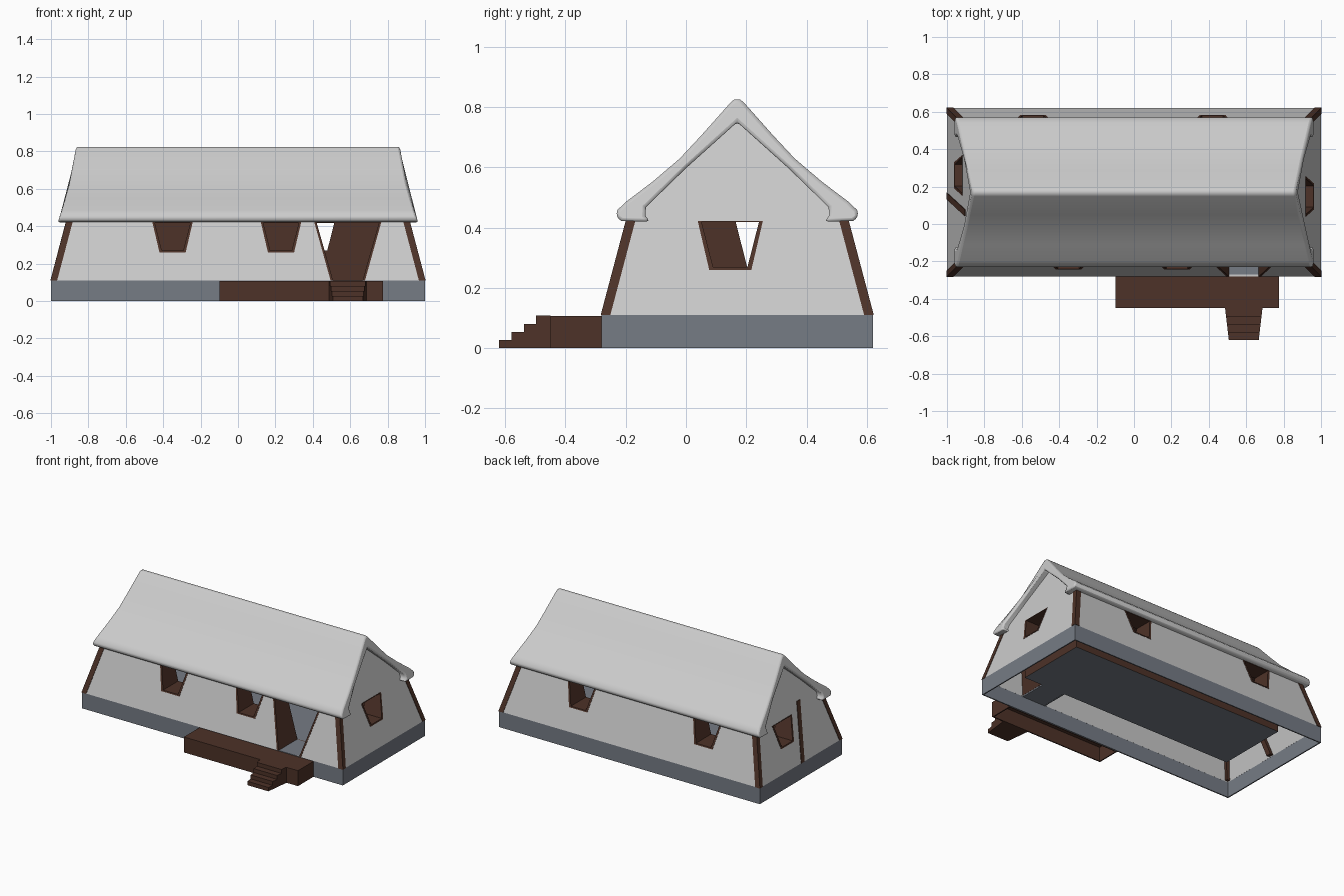
import bpy, bmesh

if "Cube" in bpy.data.objects:
    bpy.data.objects.remove(bpy.data.objects["Cube"])

CY, HY = 0.17, 0.45          # house centre line in y, half depth
LEAN, ZB = 0.265, 0.11       # inward lean of walls, foundation height
RX, RY = 0.82, 0.25          # half size of the inner room


def material(name, rgb):
    m = bpy.data.materials.new(name)
    m.diffuse_color = (*rgb, 1)
    m.use_nodes = True
    m.node_tree.nodes["Principled BSDF"].inputs["Base Color"].default_value = m.diffuse_color
    return m


WOOD = material("wood", (0.075, 0.032, 0.021))
STONE = material("stone", (0.18, 0.2, 0.235))


def mesh(name, verts, faces, mat=None):
    me = bpy.data.meshes.new(name)
    me.from_pydata(verts, [], faces)
    bm = bmesh.new()
    bm.from_mesh(me)
    bmesh.ops.recalc_face_normals(bm, faces=bm.faces)
    bm.to_mesh(me)
    bm.free()
    if mat:
        me.materials.append(mat)
    ob = bpy.data.objects.new(name, me)
    bpy.context.collection.objects.link(ob)
    return ob


def loft(name, prof, xspan, mat=None, closed=True):
    """Extrude a (y, z) profile along x; xspan(y, z) gives both x ends."""
    n = len(prof)
    verts = [(xspan(y, z)[s], y, z) for s in (0, 1) for y, z in prof]
    faces = [(i, (i + 1) % n, (i + 1) % n + n, i + n) for i in range(n if closed else n - 1)]
    faces += [tuple(range(n)), tuple(range(n, 2 * n))]
    return mesh(name, verts, faces, mat)


def box_faces():
    return [(i, (i + 1) % 4, (i + 1) % 4 + 4, i + 4) for i in range(4)]


def solidify(ob, t):
    m = ob.modifiers.new("thickness", 'SOLIDIFY')
    m.thickness, m.offset, m.use_even_offset = t, -1, True


def mirrored(half):
    """Half profile from the outside to the ridge, mirrored about the centre line."""
    return [(CY - d, z) for d, z in half] + [(CY + d, z) for d, z in half[::-1] if d > 0]


def inset(z):
    return LEAN * (z - ZB)


# Outer walls with both gables in one leaning shell
wall_half = [(HY, ZB), (0.368, 0.42), (0.335, 0.46), (0.18, 0.61), (0, 0.765)]
walls = loft("walls", mirrored(wall_half), lambda y, z: (-1 + inset(z), 1 - inset(z)), closed=False)
solidify(walls, 0.01)


# Open boxes: stone foundation and porch deck, open underneath
def open_box(name, x0, x1, y0, y1, z0, z1, mat, lids=()):
    v = [(x, y, z) for z in (z0, z1) for x, y in ((x0, y0), (x1, y0), (x1, y1), (x0, y1))]
    ob = mesh(name, v, box_faces() + list(lids), mat)
    solidify(ob, 0.008)
    return ob


TOP, BOTTOM = (4, 5, 6, 7), (0, 1, 2, 3)
open_box("foundation", -1, 1, CY - HY, CY + HY, 0, ZB, STONE)
open_box("porch_deck", -0.1, 0.775, -0.45, -0.28, 0, 0.107, WOOD, [TOP])

# Inner wooden room with a stone floor
room = open_box("room", -RX, RX, CY - RY, CY + RY, ZB - 0.008, 0.44, WOOD, [TOP, BOTTOM])
room.data.materials.append(STONE)
for p in room.data.polygons:
    p.material_index = 1 if p.normal.z < -0.9 else 0

# Porch steps, slightly narrower toward the front
steps = [(-0.45, 0)]
for i in range(4):
    y, z = -0.62 + 0.041 * i, 0.027 * (i + 1)
    steps += [(y, z - 0.027), (y, z)]
steps.append((-0.45, 0.108))


def step_span(y, z):
    w = 0.08 + 0.02 * (y + 0.62) / 0.17
    return (0.587 - w, 0.587 + w)


loft("porch_steps", steps, step_span, WOOD)

# Thick roof with rolled eaves
outer = [(0.29, 0.42), (0.385, 0.422), (0.402, 0.437), (0.398, 0.458), (0.37, 0.485),
         (0.28, 0.553), (0.19, 0.63), (0.12, 0.705), (0.022, 0.815), (0.01, 0.825)]
inner = [(0.305, 0.44), (0.303, 0.468), (0.17, 0.597), (0, 0.75)]
left = [(CY - d, z) for d, z in outer]
right = [(CY + d, z) for d, z in outer[::-1]]
under = [(CY + d, z) for d, z in inner] + [(CY - d, z) for d, z in inner[-2::-1]]


def roof_span(y, z):
    if z < 0.62:
        x = 0.963 - 0.06 * (z - 0.42) / 0.2
    else:
        x = 0.903 - 0.038 * (z - 0.62) / 0.2
    return (-x, x)


roof = loft("roof", left + right + under, roof_span)
bev = roof.modifiers.new("soft_edges", 'BEVEL')
bev.width, bev.segments, bev.limit_method, bev.angle_limit = 0.012, 2, 'ANGLE', 1.0
bpy.context.view_layer.objects.active = roof
roof.select_set(True)
bpy.ops.object.shade_smooth_by_angle(angle=0.9)
roof.select_set(False)


# Leaning wooden posts at the corners and on the left gable
def post(name, base, top, hx, hy):
    v = [(c[0] + sx * hx, c[1] + sy * hy, c[2]) for c in (base, top)
         for sx, sy in ((-1, -1), (1, -1), (1, 1), (-1, 1))]
    mesh(name, v, box_faces() + [TOP, BOTTOM], WOOD)


for sx in (-1, 1):
    for sy in (-1, 1):
        ends = [(sx * (0.985 - inset(z)), CY + sy * (HY - 0.013 - inset(z)), z) for z in (ZB, 0.44)]
        post("corner_post", *ends, 0.018, 0.016)
post("gable_post", (-0.985, 0.15, ZB), (-0.888, 0.06, 0.48), 0.018, 0.018)

# Sides of the house: map (along wall, depth inward, height) to the world
SIDES = {
    "front": lambda u, d, z: (u, CY - HY + d, z),
    "back": lambda u, d, z: (u, CY + HY - d, z),
    "right": lambda u, d, z: (1 - d, u, z),
    "left": lambda u, d, z: (-1 + d, u, z),
}


def trapezoid(c, wb, wt, z0, z1):
    return [(c - wb, z0), (c + wb, z0), (c + wt, z1), (c - wt, z1)]


# Openings cut through wall and room, each lined by a deep wooden frame
def opening(name, side, c, wb, wt, z0, z1, bars=(0, 1, 2, 3)):
    at, t = SIDES[side], 0.013
    deep = HY - RY if side in ("front", "back") else 1 - RX
    out = trapezoid(c, wb, wt, z0, z1)
    inn = trapezoid(c, wb - t, wt - t, z0 + (t * 0.7 if 0 in bars else 0), z1 - t * 0.3)
    v = [at(u, inset(z) - 0.002, z) for ring in (out, inn) for u, z in ring]
    v += [at(u, deep + 0.006, z) for ring in (out, inn) for u, z in ring]
    f = []
    for i in bars:
        j = (i + 1) % 4
        f += [(i, j, j + 4, i + 4), (i + 8, j + 8, j + 12, i + 12),
              (i, j, j + 8, i + 8), (i + 4, j + 4, j + 12, i + 12)]
    mesh(name + "_frame", v, f, WOOD)
    low = z0 + 0.004 if 0 in bars else z0 + 0.001
    hole = trapezoid(c, wb - t / 2, wt - t / 2, low, z1 - 0.002)
    v = [at(u, d, z) for d in (-0.1, 0.25) for u, z in hole]
    cut = mesh(name + "_cutter", v, box_faces() + [TOP, BOTTOM])
    cut.hide_render = True
    cut.hide_set(True)
    for ob in (walls, room):
        b = ob.modifiers.new("opening", 'BOOLEAN')
        b.object, b.operation, b.solver = cut, 'DIFFERENCE', 'EXACT'


for side, c in (("front", -0.35), ("front", 0.23), ("back", -0.54), ("back", 0.42),
                ("right", 0.147), ("left", 0.26)):
    opening(side + "_window", side, c, 0.07, 0.108, 0.26, 0.422)
opening("door", "front", 0.587, 0.092, 0.18, ZB, 0.425, bars=(1, 2, 3))

# Stone threshold between porch and room
open_box("door_threshold", 0.497, 0.677, CY - HY, CY - RY + 0.005, ZB - 0.008, ZB + 0.001, STONE, [TOP])
